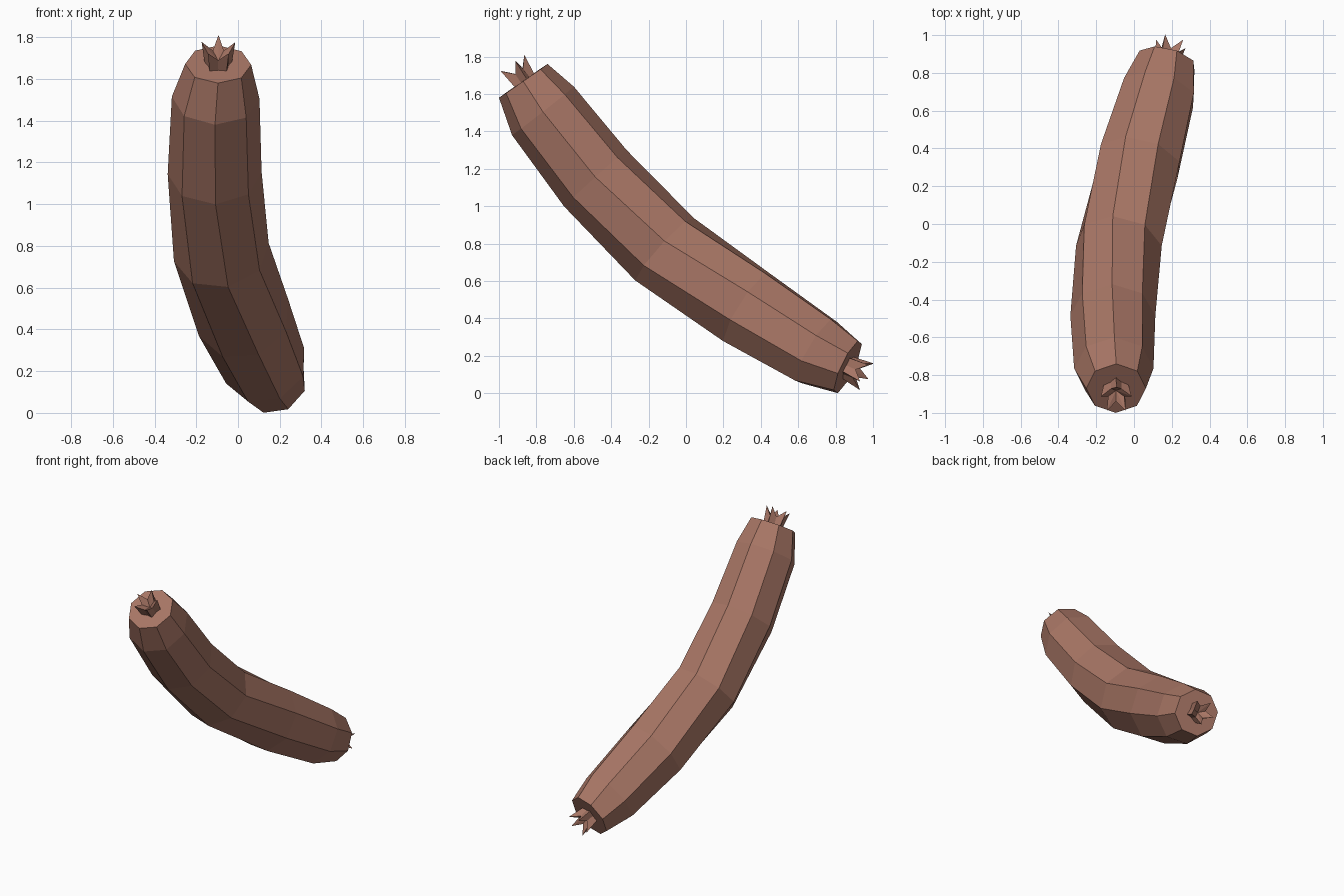
import bpy, bmesh
from math import cos, sin, tau
from mathutils import Vector

if "Cube" in bpy.data.objects:
    bpy.data.objects.remove(bpy.data.objects["Cube"])

skin = bpy.data.materials.new("sausage_skin")
skin.diffuse_color = (0.39, 0.18, 0.13, 1)
skin.use_nodes = True
skin.node_tree.nodes["Principled BSDF"].inputs["Base Color"].default_value = skin.diffuse_color

# Rings along the sausage: centre, radius, and tilt (x drift, up-y, up-z)
RINGS = [
    ((-0.095, -0.87, 1.67), 0.158, (-0.01, 0.82, 0.57)),
    ((-0.107, -0.765, 1.51), 0.210, (-0.02, 0.79, 0.62)),
    ((-0.112, -0.485, 1.15), 0.225, (0.02, 0.74, 0.67)),
    ((-0.08, -0.115, 0.77), 0.231, (0.13, 0.67, 0.74)),
    ((0.027, 0.33, 0.455), 0.231, (0.22, 0.54, 0.84)),
    ((0.13, 0.695, 0.225), 0.205, (0.23, 0.51, 0.86)),
    ((0.175, 0.865, 0.14), 0.158, (0.23, 0.43, 0.90)),
]


def frame(tilt):
    """Side, up and along directions of a ring."""
    dx, uy, uz = tilt
    along = Vector((dx, uz, -uy)).normalized()
    side = Vector((uy, 0, dx)).normalized()
    return side, side.cross(along), along


def finish(bm, name):
    bmesh.ops.recalc_face_normals(bm, faces=bm.faces)
    mesh = bpy.data.meshes.new(name)
    bm.to_mesh(mesh)
    bm.free()
    mesh.materials.append(skin)
    bpy.context.collection.objects.link(bpy.data.objects.new(name, mesh))


def bridge(bm, a, b):
    for i in range(len(a)):
        j = (i + 1) % len(a)
        bm.faces.new((a[i], a[j], b[j], b[i]))


# Bent eight-sided body
bm = bmesh.new()
loops = []
for centre, r, tilt in RINGS:
    side, up, _ = frame(tilt)
    loops.append([bm.verts.new(Vector(centre) + r * (cos(tau * i / 8) * side + sin(tau * i / 8) * up))
                  for i in range(8)])
for a, b in zip(loops, loops[1:]):
    bridge(bm, a, b)
bm.faces.new(loops[0])
bm.faces.new(loops[-1])
finish(bm, "sausage_body")


# Gathered five-pointed tuft at each end
def tuft(name, ring, direction):
    centre, _, tilt = ring
    side, up, along = frame(tilt)
    out = along * direction
    bm = bmesh.new()

    def star(tip_r, tip_h, dip_r, dip_h):
        pts = []
        for i in range(10):
            r, h = (dip_r, dip_h) if i % 2 else (tip_r, tip_h)
            a = tau * i / 10
            pts.append(bm.verts.new(Vector(centre) + r * (sin(a) * side + cos(a) * up) + h * out))
        return pts

    base = star(0.068, -0.01, 0.05, -0.01)
    top = star(0.085, 0.112, 0.045, 0.055)
    bridge(bm, base, top)
    pit = bm.verts.new(Vector(centre) + 0.02 * out)
    for i in range(10):
        bm.faces.new((top[i], top[(i + 1) % 10], pit))
    bm.faces.new(base)
    finish(bm, name)


tuft("upper_end_tuft", RINGS[0], -1)
tuft("lower_end_tuft", RINGS[-1], 1)
